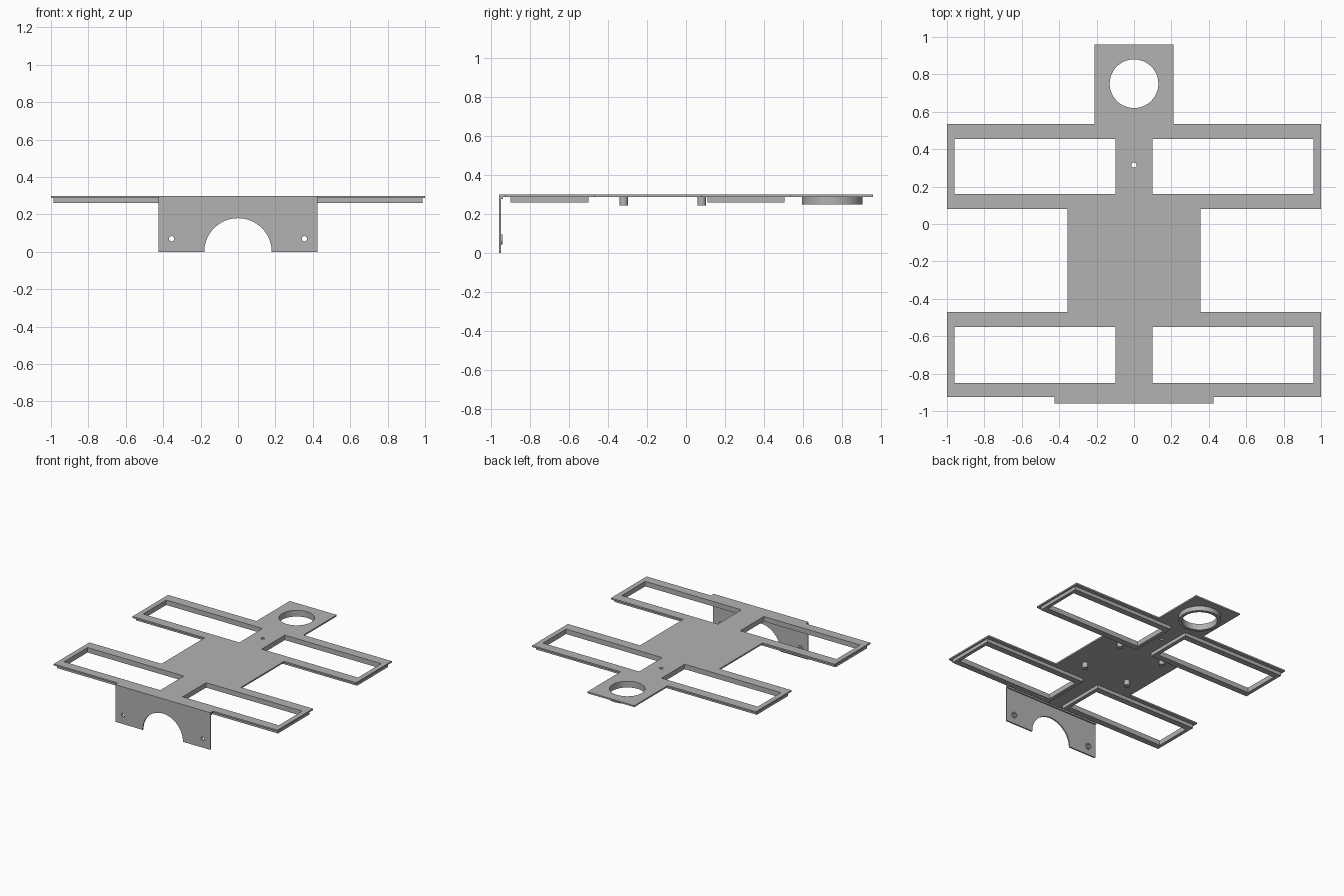
import bpy, bmesh, math
from mathutils import Matrix

cube = bpy.data.objects.get("Cube")
if cube:
    bpy.data.objects.remove(cube, do_unlink=True)

grey = bpy.data.materials.new("light grey")
grey.use_nodes = True
colour = (0.45, 0.45, 0.45, 1)
grey.diffuse_color = colour
grey.node_tree.nodes["Principled BSDF"].inputs["Base Color"].default_value = colour


def rect(x0, y0, x1, y1):
    return [(x0, y0), (x1, y0), (x1, y1), (x0, y1)]


def circle(cx, cy, r, n=48):
    return [(cx + r * math.cos(2 * math.pi * i / n),
             cy + r * math.sin(2 * math.pi * i / n)) for i in range(n)]


def sheet(name, loops, low, high, upright=False):
    """Extrude an outline with holes from low to high along z (or along y if upright)."""
    curve = bpy.data.curves.new(name, "CURVE")
    curve.dimensions = "2D"
    curve.fill_mode = "BOTH"
    curve.extrude = (high - low) / 2
    for loop in loops:
        spline = curve.splines.new("POLY")
        spline.points.add(len(loop) - 1)
        for point, (x, y) in zip(spline.points, loop):
            point.co = (x, y, 0, 1)
        spline.use_cyclic_u = True
    temp = bpy.data.objects.new(name + "_outline", curve)
    bpy.context.collection.objects.link(temp)
    bpy.context.view_layer.update()
    mesh = bpy.data.meshes.new_from_object(
        temp.evaluated_get(bpy.context.evaluated_depsgraph_get()))
    bpy.data.objects.remove(temp, do_unlink=True)
    bpy.data.curves.remove(curve)
    mid = (low + high) / 2
    if upright:
        move = Matrix.Translation((0, mid, 0)) @ Matrix.Rotation(math.pi / 2, 4, "X")
    else:
        move = Matrix.Translation((0, 0, mid))
    bm = bmesh.new()
    bm.from_mesh(mesh)
    bm.transform(move)
    bmesh.ops.remove_doubles(bm, verts=bm.verts, dist=1e-5)
    bmesh.ops.recalc_face_normals(bm, faces=bm.faces)
    bm.to_mesh(mesh)
    bm.free()
    mesh.name = name
    mesh.materials.clear()
    mesh.materials.append(grey)
    obj = bpy.data.objects.new(name, mesh)
    bpy.context.collection.objects.link(obj)
    bpy.ops.object.select_all(action="DESELECT")
    obj.select_set(True)
    bpy.context.view_layer.objects.active = obj
    bpy.ops.object.shade_smooth_by_angle(angle=math.radians(30))
    return obj


TOP, UNDER = 0.30, 0.288
windows = [(s, y0, y1) for s in (-1, 1) for y0, y1 in ((-0.85, -0.55), (0.16, 0.455))]

# Main plate: half outline mirrored, with four windows, a round opening and a pin hole
half = [(0.425, -0.96), (0.425, -0.925), (1, -0.925), (1, -0.47), (0.355, -0.47),
        (0.355, 0.08), (1, 0.08), (1, 0.535), (0.21, 0.535), (0.21, 0.96)]
outline = half + [(-x, y) for x, y in reversed(half)]
holes = [rect(min(s * 0.1, s * 0.96), y0, max(s * 0.1, s * 0.96), y1) for s, y0, y1 in windows]
sheet("main_plate", [outline, *holes, circle(0, 0.75, 0.13, 64), circle(0, 0.315, 0.014, 24)],
      UNDER, TOP)

# Raised rims under the windows
for (s, y0, y1), hole in zip(windows, holes):
    name = ("left" if s > 0 else "right") + ("_front" if y0 < 0 else "_back") + "_window_rim"
    a, b = sorted((s * 0.07, s * 0.987))
    sheet(name, [rect(a, y0 - 0.05, b, y1 + 0.05), hole], 0.26, UNDER)

# Collar under the round opening
sheet("round_collar", [circle(0, 0.75, 0.155, 64), circle(0, 0.75, 0.13, 64)], 0.25, UNDER)

# Four standoffs under the body
for x in (-0.2, 0.2):
    for y in (-0.32, 0.08):
        side = ("left" if x > 0 else "right") + ("_front" if y < 0 else "_back")
        sheet(side + "_standoff", [circle(x, y, 0.022, 32)], 0.245, UNDER)

# Front panel with an arch and two screw holes
arch = [(0.18 * math.cos(math.pi * i / 40), 0.18 * math.sin(math.pi * i / 40)) for i in range(41)]
panel = [(0.425, 0), (0.425, UNDER), (-0.425, UNDER), (-0.425, 0)] + arch[::-1]
screws = [circle(x, 0.07, 0.014, 24) for x in (-0.355, 0.355)]
sheet("front_panel", [panel, *screws], -0.96, -0.949, upright=True)

# Thin bosses behind the screw holes
for x, hole in zip((-0.355, 0.355), screws):
    name = ("left" if x > 0 else "right") + "_screw_boss"
    sheet(name, [circle(x, 0.07, 0.025, 32), hole], -0.949, -0.941, upright=True)

# Small reinforcing strip in the bend
sheet("bend_strip", [rect(-0.425, 0.277, 0.425, UNDER)], -0.949, -0.938, upright=True)
